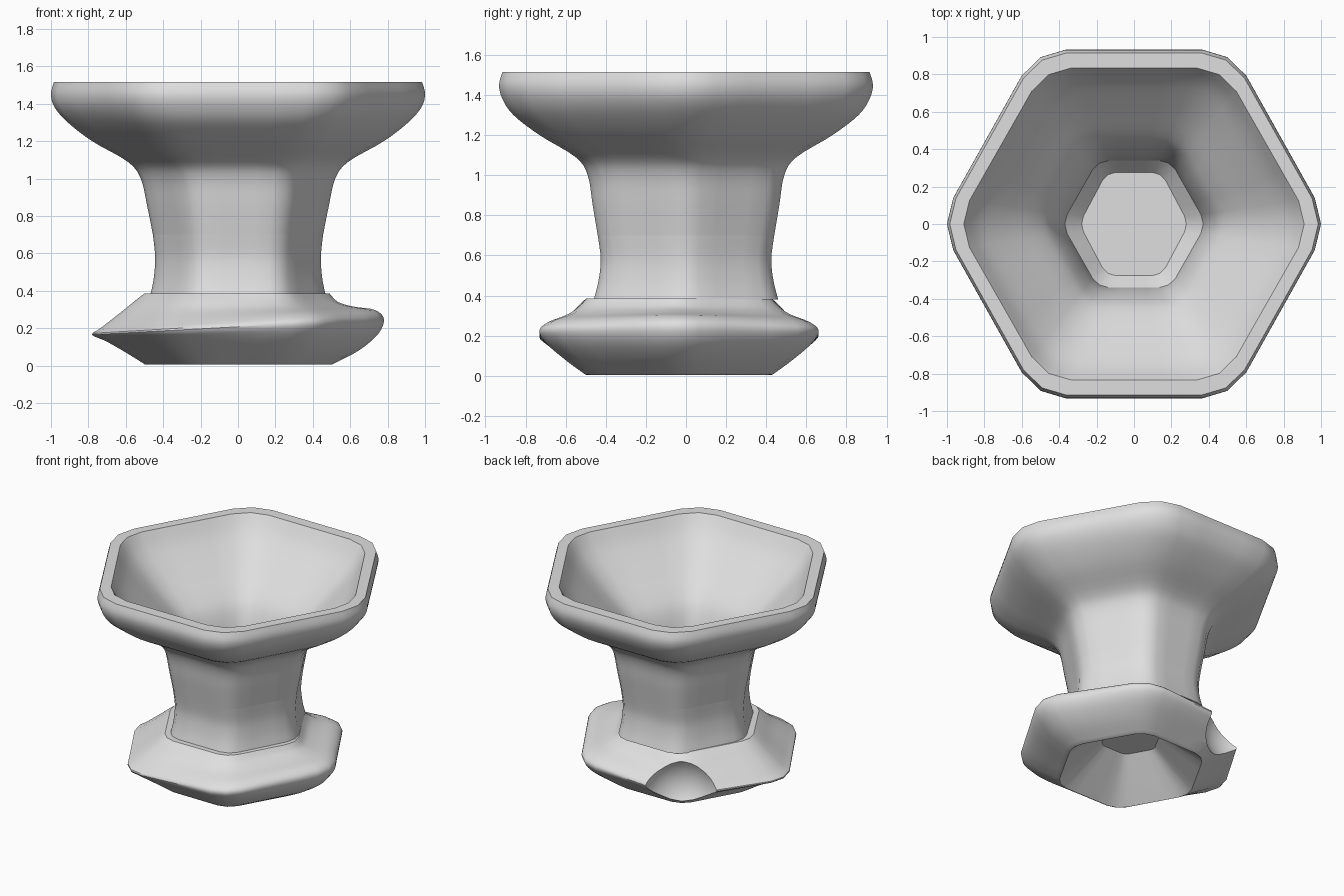
import bpy, bmesh, math

if "Cube" in bpy.data.objects:
    bpy.data.objects.remove(bpy.data.objects["Cube"])

stone = bpy.data.materials.new("light grey")
stone.diffuse_color = (0.74, 0.74, 0.74, 1)
stone.use_nodes = True
stone.node_tree.nodes["Principled BSDF"].inputs["Base Color"].default_value = stone.diffuse_color

# unit hexagon with rounded corners: corner radius 1, flats at 0.905
APO = 0.905
HEX = []
for k in range(6):
    for d, r in ((-30, APO), (-19, None), (-8, None), (0, 1.0), (8, None), (19, None)):
        HEX.append((math.radians(60 * k + d), r or APO / math.cos(math.radians(30 - abs(d)))))


def smooth(pts, n=4):
    """Catmull-Rom curve through profile points"""
    out = []
    for i in range(len(pts) - 1):
        p0, p1 = pts[max(i - 1, 0)], pts[i]
        p2, p3 = pts[i + 1], pts[min(i + 2, len(pts) - 1)]
        for s in range(n):
            t = s / n
            out.append(tuple(0.5 * (2 * b + (c - a) * t + (2 * a - 5 * b + 4 * c - d) * t * t
                                    + (3 * b - a - 3 * c + d) * t ** 3)
                             for a, b, c, d in zip(p0, p1, p2, p3)))
    return out + [pts[-1]]


def loft(name, prof_a, prof_b=None, closed=True, y_off=0.0):
    """Stack hexagon rings (z, half x, half y); prof_b is used towards -x"""
    prof_b = prof_b or prof_a
    bm = bmesh.new()
    rings = []
    for pa, pb in zip(prof_a, prof_b):
        ring = []
        for ang, r in HEX:
            t = (1 - r * math.cos(ang)) / 2
            z, rx, ry = (a + (b - a) * t for a, b in zip(pa, pb))
            ring.append(bm.verts.new((r * rx * math.cos(ang), r * ry / APO * math.sin(ang) + y_off, z)))
        rings.append(ring)
    n, m = len(HEX), len(rings)
    for i in range(m if closed else m - 1):
        a, b = rings[i], rings[(i + 1) % m]
        for j in range(n):
            k = (j + 1) % n
            bm.faces.new((a[j], a[k], b[k], b[j]))
    if not closed:
        bm.faces.new(rings[0])
        bm.faces.new(rings[-1])
    bmesh.ops.recalc_face_normals(bm, faces=bm.faces)
    me = bpy.data.meshes.new(name)
    bm.to_mesh(me)
    bm.free()
    ob = bpy.data.objects.new(name, me)
    bpy.context.collection.objects.link(ob)
    me.materials.append(stone)
    return ob


def shade(ob):
    bpy.ops.object.select_all(action='DESELECT')
    ob.select_set(True)
    bpy.context.view_layer.objects.active = ob
    bpy.ops.object.shade_smooth_by_angle(angle=math.radians(30))


# flared bowl, hollow with nearly straight inner walls
bowl_out = smooth([(0.70, 0.455, 0.44), (0.85, 0.485, 0.465), (1.0, 0.52, 0.49), (1.09, 0.59, 0.55),
                   (1.2, 0.78, 0.73), (1.3, 0.91, 0.86), (1.38, 0.98, 0.915), (1.45, 1.0, 0.932),
                   (1.515, 0.985, 0.915)])
bowl_in = smooth([(1.515, 0.91, 0.835), (1.40, 0.83, 0.76), (1.25, 0.68, 0.62), (1.1, 0.52, 0.475),
                  (1.0, 0.445, 0.41), (0.85, 0.395, 0.36), (0.70, 0.37, 0.34)])
bowl = loft("bowl", bowl_out + bowl_in)

# waisted neck with the shallow floor of the bowl in its top
neck_out = smooth([(0.38, 0.468, 0.46), (0.47, 0.45, 0.437), (0.58, 0.443, 0.425), (0.70, 0.455, 0.44)])
neck = loft("neck", neck_out + [(0.70, 0.37, 0.34), (0.62, 0.28, 0.275)], closed=False)

# foot: rounded towards +x, sharp crest towards -x, hollow underneath
K = 0.893
right = [(.385, .49), (.34, .535), (.315, .62), (.298, .73), (.25, .78), (.17, .75), (.08, .645), (.005, .50)]
left = [(.385, .50), (.355, .54), (.29, .62), (.20, .735), (.165, .78), (.13, .705), (.07, .60), (.008, .50)]
hollow = [(0.005, 0.495, 0.46), (0.125, 0.35, 0.32), (0.25, 0.20, 0.185)]


def foot_profile(p):
    return smooth([(z, r, r * K + (0.02 if r < 0.55 else 0)) for z, r in p]) + hollow


foot = loft("foot", foot_profile(right), foot_profile(left), closed=False, y_off=-0.035)

# round bite out of the back left corner of the foot
ang = math.radians(121)
bpy.ops.mesh.primitive_uv_sphere_add(segments=48, ring_count=24, radius=0.27,
                                     location=(0.78 * math.cos(ang), 0.78 * math.sin(ang) - 0.02, 0.20))
cutter = bpy.context.object
cutter.name = "bite_cutter"
cutter.hide_render = True
cutter.data.materials.append(stone)
bpy.context.view_layer.objects.active = foot
mod = foot.modifiers.new("bite", 'BOOLEAN')
mod.object = cutter
mod.operation = 'DIFFERENCE'
mod.solver = 'EXACT'
bpy.ops.object.modifier_apply(modifier=mod.name)
bpy.data.objects.remove(cutter, do_unlink=True)

for part in (bowl, neck, foot):
    shade(part)
